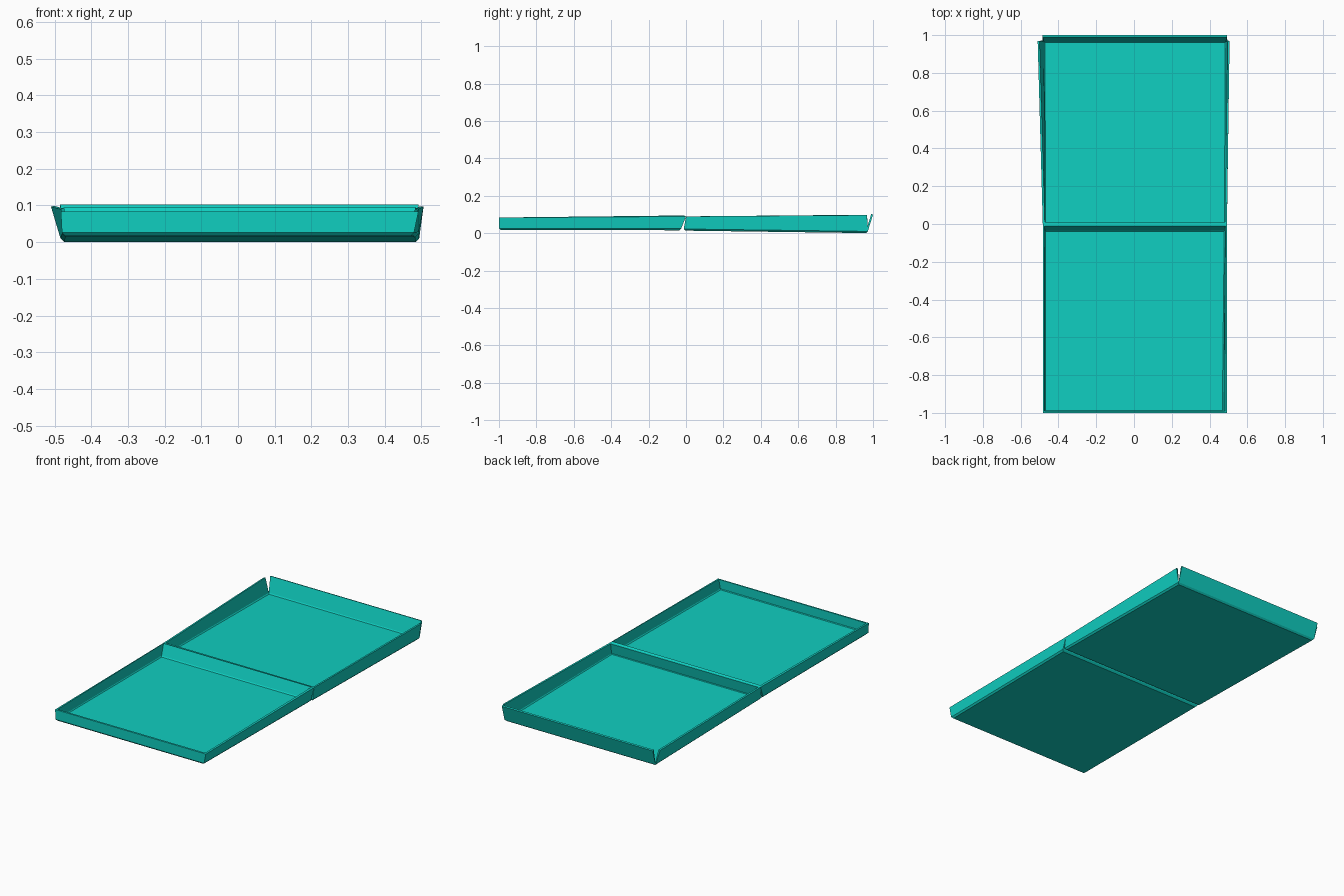
import bpy
import bmesh
from mathutils import Vector

cube = bpy.data.objects.get("Cube")
if cube:
    bpy.data.objects.remove(cube, do_unlink=True)

teal = bpy.data.materials.new("teal_plastic")
teal.use_nodes = True
teal.diffuse_color = (0.005, 0.62, 0.53, 1)
teal.node_tree.nodes["Principled BSDF"].inputs["Base Color"].default_value = teal.diffuse_color
CHAMFER = 0.009
WALL = 0.01


def tray(name, base, rims):
    """Folded sheet: base corners run counterclockwise from front -x;
    rims gives the two top corners of the front, +x, back and -x walls."""
    bm = bmesh.new()
    verts = {}

    def vert(p):
        key = tuple(round(c, 4) for c in p)
        if key not in verts:
            verts[key] = bm.verts.new(key)
        return verts[key]

    # Floor sits inside and below the knee line where the walls begin
    knee = [Vector(p) for p in base]
    floor = [k + Vector((-CHAMFER if k.x > 0 else CHAMFER,
                         CHAMFER if i < 2 else -CHAMFER, -CHAMFER))
             for i, k in enumerate(knee)]
    bm.faces.new([vert(p) for p in reversed(floor)])
    for i, (start, end) in enumerate(rims):
        j = (i + 1) % 4
        bm.faces.new([vert(p) for p in (floor[i], floor[j], knee[j], knee[i])])
        bm.faces.new([vert(p) for p in (knee[i], knee[j], end, start)])
    mesh = bpy.data.meshes.new(name)
    bm.to_mesh(mesh)
    bm.free()
    mesh.materials.append(teal)
    obj = bpy.data.objects.new(name, mesh)
    bpy.context.collection.objects.link(obj)
    solid = obj.modifiers.new("sheet_thickness", "SOLIDIFY")
    solid.thickness = WALL
    solid.offset = -1
    solid.use_even_offset = True
    return obj


# Front compartment, with its rear wall leaning back to the divider
fl, fr = (-0.483, -1, 0.083), (0.492, -1, 0.083)
mr, ml = (0.492, 0, 0.09), (-0.483, 0, 0.09)
tray("front_tray",
     [(-0.48, -1, 0.026), (0.48, -1, 0.026), (0.49, -0.026, 0.025), (-0.48, -0.026, 0.025)],
     [(fl, fr), (fr, mr), (mr, ml), (ml, fl)])

# Rear compartment, with side walls splayed apart from the rear wall
sr, sl = (0.506, 0.968, 0.097), (-0.51, 0.968, 0.097)
br, bl = (0.492, 1, 0.1), (-0.485, 1, 0.1)
tray("rear_tray",
     [(-0.48, -0.012, 0.023), (0.492, -0.012, 0.023), (0.494, 0.972, 0.01), (-0.484, 0.972, 0.01)],
     [(ml, mr), (mr, sr), (br, bl), (sl, ml)])
